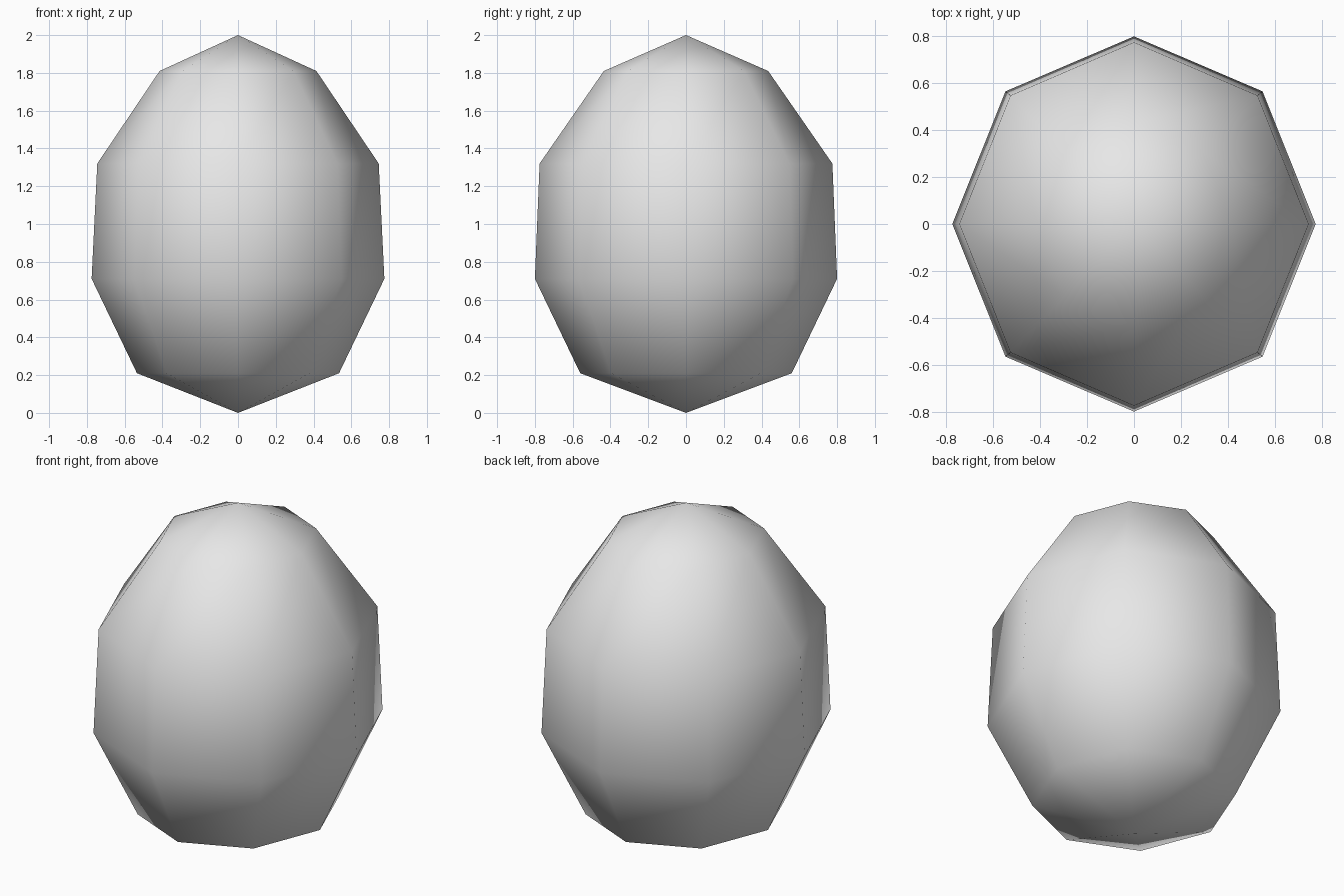
import bpy, bmesh, math

if "Cube" in bpy.data.objects:
    bpy.data.objects.remove(bpy.data.objects["Cube"])

# Stone grey
grey = bpy.data.materials.new("stone_grey")
grey.diffuse_color = (0.8, 0.8, 0.8, 1)
grey.use_nodes = True
grey.node_tree.nodes["Principled BSDF"].inputs["Base Color"].default_value = grey.diffuse_color

# Rings from bottom to top: height, half width, half depth
RINGS = [(0.21, 0.535, 0.56), (0.71, 0.775, 0.80),
         (1.32, 0.745, 0.775), (1.81, 0.415, 0.435)]
SIDES = 8

# Eight-sided egg shell with pointed poles
bm = bmesh.new()
bottom = bm.verts.new((0, 0, 0))
top = bm.verts.new((0, 0, 2))
loops = []
for z, rx, ry in RINGS:
    angles = [2 * math.pi * i / SIDES for i in range(SIDES)]
    loops.append([bm.verts.new((rx * math.cos(a), ry * math.sin(a), z)) for a in angles])

for i in range(SIDES):
    j = (i + 1) % SIDES
    bm.faces.new((bottom, loops[0][j], loops[0][i]))
    bm.faces.new((top, loops[-1][i], loops[-1][j]))
    for low, high in zip(loops, loops[1:]):
        bm.faces.new((low[i], low[j], high[j], high[i]))
for f in bm.faces:
    f.smooth = True

mesh = bpy.data.meshes.new("egg_stone")
bm.to_mesh(mesh)
bm.free()
mesh.materials.append(grey)
egg = bpy.data.objects.new("egg_stone", mesh)
bpy.context.collection.objects.link(egg)
